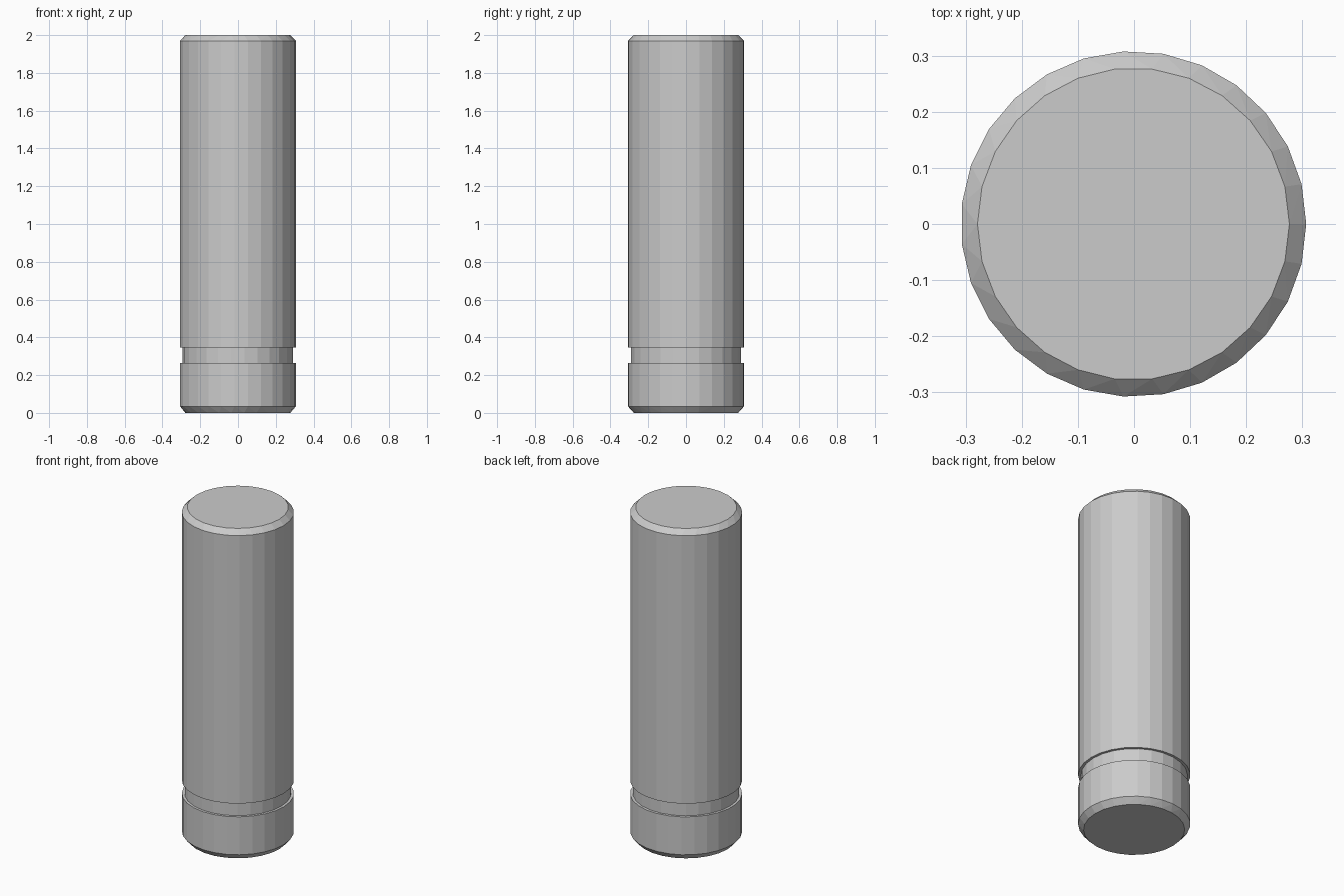
import bpy
import bmesh
from math import cos, sin, tau

cube = bpy.data.objects.get("Cube")
if cube:
    bpy.data.objects.remove(cube)

# Single grey material
grey = bpy.data.materials.new("plain_grey")
grey.use_nodes = True
colour = (0.6, 0.6, 0.6, 1)
grey.diffuse_color = colour
grey.node_tree.nodes["Principled BSDF"].inputs["Base Color"].default_value = colour

BODY_SIDES, NECK_SIDES = 27, 26


def add_ring(bm, radius, z, sides):
    return [bm.verts.new((radius * cos(tau * i / sides),
                          radius * sin(tau * i / sides), z)) for i in range(sides)]


def bridge(bm, a, b):
    """Join two rings: quads for equal counts, zipped triangles otherwise."""
    na, nb = len(a), len(b)
    if na == nb:
        for i in range(na):
            k = (i + 1) % na
            bm.faces.new((a[i], a[k], b[k], b[i]))
        return
    i = j = 0
    while i < na or j < nb:
        if j == nb or (i < na and (i + 0.5) / na <= (j + 0.5) / nb):
            bm.faces.new((a[i], a[(i + 1) % na], b[j % nb]))
            i += 1
        else:
            bm.faces.new((a[i % na], b[(j + 1) % nb], b[j]))
            j += 1


# Profile from the base up: radius, height, sides
profile = [
    (0.278, 0.0, NECK_SIDES),     # bottom rim
    (0.308, 0.035, BODY_SIDES),   # bottom chamfer
    (0.308, 0.265, BODY_SIDES),   # foot band
    (0.293, 0.265, NECK_SIDES),   # groove floor
    (0.293, 0.345, NECK_SIDES),
    (0.308, 0.345, BODY_SIDES),   # main barrel
    (0.308, 1.97, BODY_SIDES),
    (0.278, 2.0, NECK_SIDES),     # top rim
]

bm = bmesh.new()
rings = [add_ring(bm, *p) for p in profile]
for lower, upper in zip(rings, rings[1:]):
    bridge(bm, lower, upper)
bm.faces.new(rings[0])
bm.faces.new(rings[-1])
bmesh.ops.recalc_face_normals(bm, faces=bm.faces)

mesh = bpy.data.meshes.new("grooved_pin")
bm.to_mesh(mesh)
bm.free()
mesh.materials.append(grey)
pin = bpy.data.objects.new("grooved_pin", mesh)
pin.location.x = -0.001
bpy.context.collection.objects.link(pin)
